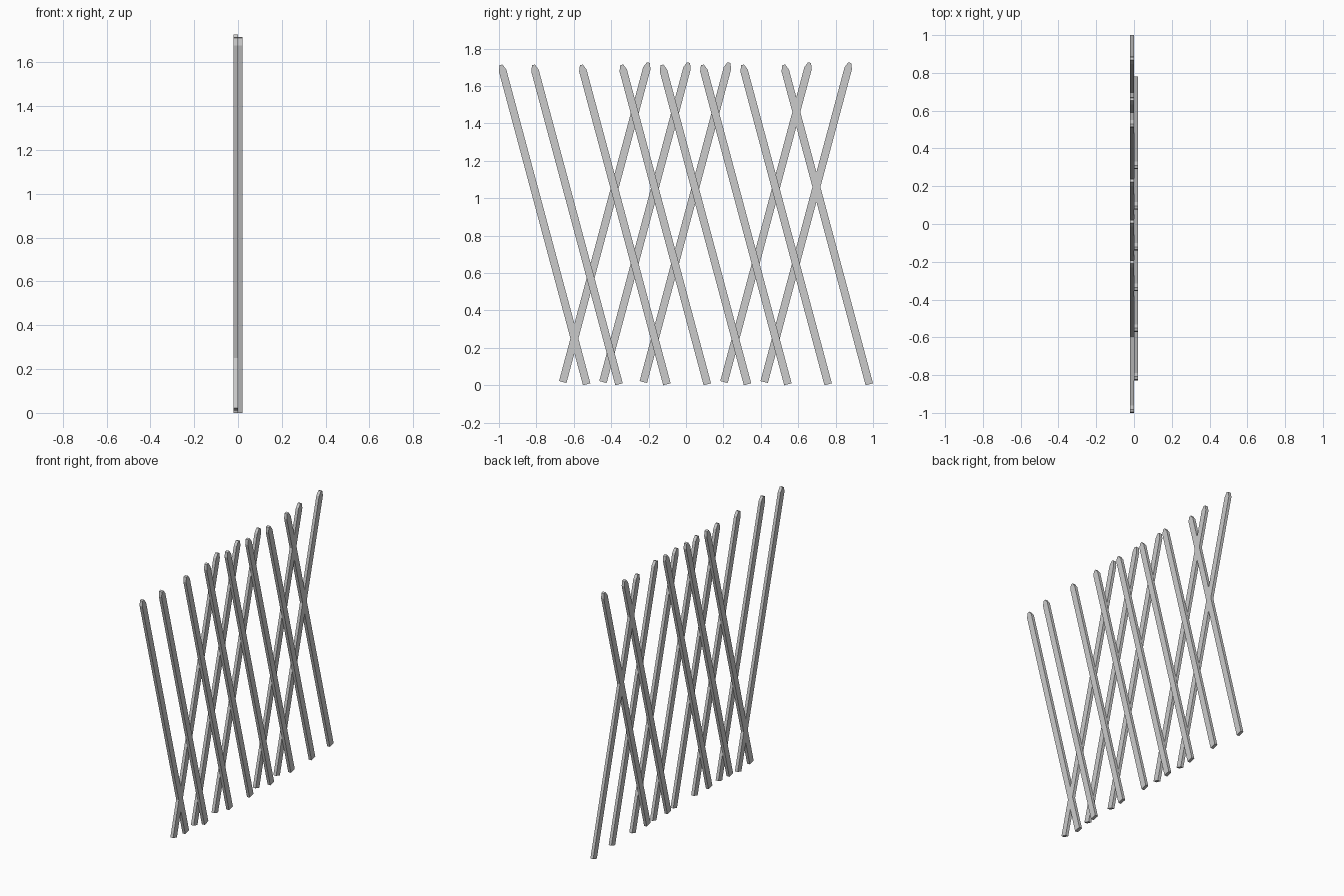
import bpy, bmesh, math

if "Cube" in bpy.data.objects:
    bpy.data.objects.remove(bpy.data.objects["Cube"])

LEAN = math.radians(15)
LENGTH, SHOULDER = 1.768, 1.737
HALF_W, TIP_W, THICK = 0.0205, 0.008, 0.02


def slat(name, y, z, lean, x0):
    """Flat picket with a clipped tip, leaning along y; x0 is its lower x face."""
    profile = [(-HALF_W, 0), (HALF_W, 0), (HALF_W, SHOULDER),
               (TIP_W, LENGTH), (-TIP_W, LENGTH), (-HALF_W, SHOULDER)]
    c, s = math.cos(lean), math.sin(lean)
    bm = bmesh.new()
    face = bm.faces.new([bm.verts.new((x0, y + w * c + h * s, z - w * s + h * c))
                         for w, h in profile])
    ext = bmesh.ops.extrude_face_region(bm, geom=[face])
    moved = [v for v in ext["geom"] if isinstance(v, bmesh.types.BMVert)]
    bmesh.ops.translate(bm, verts=moved, vec=(THICK, 0, 0))
    # keep the starting face as the closing cap
    if not face.is_valid or face not in bm.faces[:]:
        bmesh.ops.holes_fill(bm, edges=bm.edges[:])
    bmesh.ops.recalc_face_normals(bm, faces=bm.faces[:])
    mesh = bpy.data.meshes.new(name)
    bm.to_mesh(mesh)
    bm.free()
    bpy.context.collection.objects.link(bpy.data.objects.new(name, mesh))


# Outer layer: slats leaning towards -y
for i, y in enumerate([-0.358, -0.102, 0.114, 0.329, 0.545, 0.760]):
    slat(f"outer_slat_{i + 1}", y, 0.005, -LEAN, 0.0)

# End slats, same lean but set in the inner layer
for i, y in enumerate([-0.531, 0.980]):
    slat(f"end_slat_{i + 1}", y, 0.005, -LEAN, -THICK)

# Inner layer: slats leaning towards +y, with one missing
for i, y in enumerate([-0.659, -0.444, -0.228, 0.203, 0.418]):
    slat(f"inner_slat_{i + 1}", y, 0.017, LEAN, -THICK)
